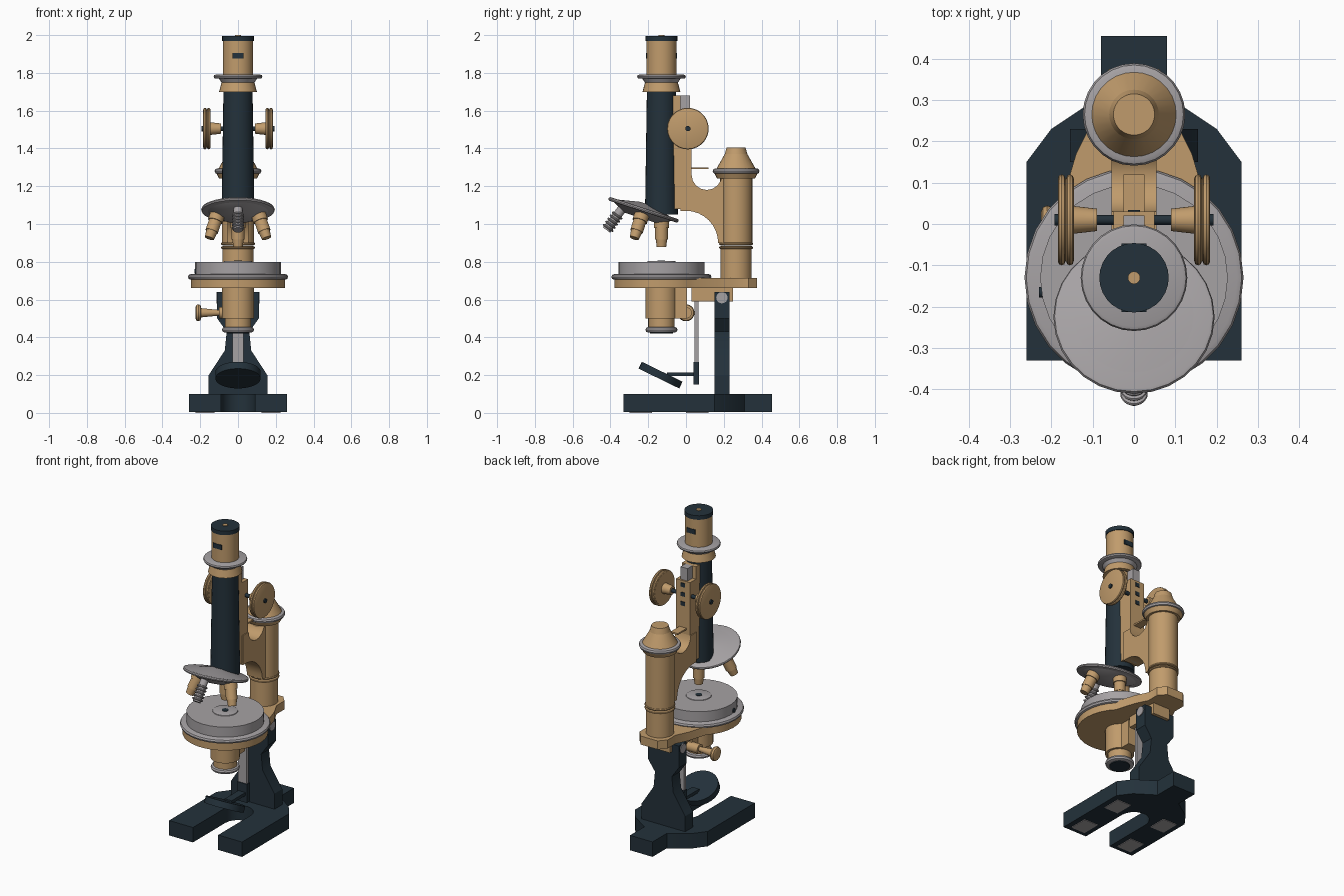
import bpy, bmesh
from math import radians, sin, cos, pi
from mathutils import Matrix

cube = bpy.data.objects.get("Cube")
if cube:
    bpy.data.objects.remove(cube, do_unlink=True)


def material(name, *rgb):
    mat = bpy.data.materials.new(name)
    mat.use_nodes = True
    mat.diffuse_color = (*rgb, 1)
    shader = mat.node_tree.nodes["Principled BSDF"]
    shader.inputs["Base Color"].default_value = (*rgb, 1)
    return mat


BRASS = material("brass", .53, .33, .15)
ENAMEL = material("dark_enamel", .017, .031, .043)
STEEL = material("grey_steel", .38, .36, .37)
SIDES = {"left": 1, "right": -1}
parts = []


def frame(x, y, z, angle=0, axis="X"):
    """Place a part at a point, turned by an angle in degrees."""
    return Matrix.Translation((x, y, z)) @ Matrix.Rotation(radians(angle), 4, axis)


WORLD = Matrix()
OPTIC = frame(0, -.13, 0)
COLUMN = frame(0, .265, 0)


def finish(name, mat, bm, place):
    bmesh.ops.remove_doubles(bm, verts=bm.verts, dist=.0001)
    bmesh.ops.recalc_face_normals(bm, faces=bm.faces)
    mesh = bpy.data.meshes.new(name)
    bm.to_mesh(mesh)
    bm.free()
    mesh.materials.append(mat)
    part = bpy.data.objects.new(name, mesh)
    part.matrix_world = place
    bpy.context.collection.objects.link(part)
    parts.append(part)


def lathe(name, mat, profile, place):
    """Spin (radius, height) points about the local z axis."""
    bm = bmesh.new()
    verts = [bm.verts.new((radius, 0, height)) for radius, height in profile]
    edges = [bm.edges.new(pair) for pair in zip(verts, verts[1:])]
    bmesh.ops.spin(bm, geom=verts + edges, cent=(0, 0, 0), axis=(0, 0, 1),
                   angle=2 * pi, steps=28, use_merge=True)
    finish(name, mat, bm, place)


def turned(name, mat, place, bottom, top, radius, top_radius=None):
    """Closed cylinder, or a cone when the top radius differs."""
    end = radius if top_radius is None else top_radius
    lathe(name, mat, [(0, bottom), (radius, bottom), (end, top), (0, top)], place)


def flange(name, mat, place, height, radius, thickness):
    """Disc with a rounded rim."""
    half = thickness / 2
    rim = [(radius - half + half * cos(a), height + half * sin(a))
           for a in (-pi / 2, -pi / 4, 0, pi / 4, pi / 2)]
    lathe(name, mat, [(0, height - half)] + rim + [(0, height + half)], place)


def prism(name, mat, outline, plane, low, high):
    """Extrude a flat outline along the axis its plane leaves out."""
    order = {"xy": lambda a, b, t: (a, b, t), "xz": lambda a, b, t: (a, t, b),
             "yz": lambda a, b, t: (t, a, b)}[plane]
    bm = bmesh.new()
    cap = bm.faces.new([bm.verts.new(order(a, b, low)) for a, b in outline])
    grown = bmesh.ops.extrude_face_region(bm, geom=[cap], use_keep_orig=True)
    moved = [v for v in grown["geom"] if isinstance(v, bmesh.types.BMVert)]
    bmesh.ops.translate(bm, verts=moved, vec=order(0, 0, high - low))
    finish(name, mat, bm, WORLD)


def block(name, mat, width, depth, height, x=0):
    """Box of a given width over a depth range and a height range."""
    (front, back), half = depth, width / 2
    outline = [(x - half, front), (x + half, front), (x + half, back), (x - half, back)]
    prism(name, mat, outline, "xy", *height)


def arc(across, along, radius, start, stop, count=8):
    angles = [radians(start + (stop - start) * i / count) for i in range(count + 1)]
    return [(across + radius * cos(a), along + radius * sin(a)) for a in angles]


def both(half):
    """Complete an outline symmetric about x = 0."""
    return half + [(-x, y) for x, y in reversed(half)]


# Horseshoe foot with pads
prism("horseshoe_base", ENAMEL, both(arc(0, 0, .09, 80, 0, 4) + [
    (.09, -.33), (.26, -.33), (.26, .15), (.2, .23), (.08, .31), (.08, .455)]),
    "xy", .004, .1)
for side, s in SIDES.items():
    for end, y in {"front": -.3, "rear": 0}.items():
        block(f"{side}_{end}_pad", STEEL, .1, (y, y + .12), (0, .005), s * .175)

# Dark upright and tilting joint
prism("upright", ENAMEL, both([(.155, .09), (.155, .2), (.07, .33), (.06, .43),
                               (.11, .5), (.11, .64)]), "xz", .15, .23)
block("joint_block", BRASS, .12, (.03, .25), (.59, .67))
turned("joint_pin", STEEL, frame(0, .19, .61, 90, "Y"), -.115, .115, .03)

# Mirror on its hanging bar
block("mirror_bar", STEEL, .06, (.045, .065), (.25, .67))
block("mirror_bar_socket", ENAMEL, .07, (.04, .07), (.15, .27))
block("mirror_arm", ENAMEL, .05, (-.1, .05), (.195, .215))
turned("mirror", ENAMEL, frame(0, -.135, .2, -26), -.02, .02, .12)

# Substage condenser, bracket and focus knob
turned("condenser_body", BRASS, OPTIC, .5, .67, .085)
turned("condenser_neck", BRASS, OPTIC, .45, .5, .07)
flange("condenser_ring", STEEL, OPTIC, .44, .085, .03)
turned("condenser_iris", ENAMEL, OPTIC, .42, .45, .06)
block("condenser_bracket", BRASS, .09, (-.06, .005), (.5, .67))
knob = frame(0, 0, .53, -90, "Y")
turned("condenser_knob_sleeve", BRASS, knob, .02, .1, .03)
turned("condenser_knob_stem", BRASS, knob, .1, .2, .015, .025)
flange("condenser_knob", BRASS, knob, .21, .045, .03)

# Stage plate with rear arm, and round rotating table
prism("stage_plate", BRASS, both(arc(0, -.13, .25, -85, 45, 12) + [
    (.14, .17), (.1, .25), (.1, .33), (.06, .375)]), "xy", .66, .715)
flange("stage_ring", STEEL, OPTIC, .72, .265, .03)
turned("round_table", STEEL, OPTIC, .73, .8, .227)
flange("table_insert", STEEL, OPTIC, .8, .075, .01)
turned("table_opening", ENAMEL, OPTIC, .8, .807, .02)
turned("table_screw", ENAMEL, frame(-.19, -.165, .75, -90, "Y"), 0, .04, .013)

# Brass column behind the stage
turned("column_lower", BRASS, COLUMN, .68, .88, .083)
for name, height in {"lower": .875, "upper": .895}.items():
    flange(f"{name}_column_bead", BRASS, COLUMN, height, .09, .015)
turned("column_upper", BRASS, COLUMN, .9, 1.24, .086)
turned("column_shoulder", BRASS, COLUMN, 1.24, 1.27, .1, .115)
flange("column_flange", STEEL, COLUMN, 1.28, .124, .03)
turned("column_cap", BRASS, COLUMN, 1.29, 1.37, .105, .06)
turned("column_cap_top", BRASS, COLUMN, 1.37, 1.405, .06, .05)

# Curved arm carrying the focus slide
prism("arm", BRASS, [(-.03, 1.07)] + arc(0, .9, .17, 90, 0) + [(.25, .9), (.25, 1.26)]
      + arc(.11, 1.26, .08, 0, -180) + [(-.03, 1.26)], "yz", -.055, .055)
block("slide_front", BRASS, .1, (-.07, -.03), (1.08, 1.68))
block("slide_rear", BRASS, .1, (-.03, .03), (1.2, 1.6))
block("rack", STEEL, .05, (-.03, .02), (1.07, 1.68))
block("stop_lever", BRASS, .05, (.02, .12), (1.29, 1.3))
for i in range(3):
    z = 1.44 + .06 * i
    block(f"slide_screw_{i + 1}", ENAMEL, .03, (.028, .034), (z, z + .025))

# Coarse focus wheels, turned along their axle
for side, s in SIDES.items():
    axle = frame(0, .01, 1.505, s * 90, "Y")
    turned(f"{side}_wheel_axle", ENAMEL, axle, .04, .1, .012)
    turned(f"{side}_wheel_hub", BRASS, axle, .09, .15, .027, .034)
    turned(f"{side}_wheel_face", BRASS, axle, .145, .18, .1)
    for rim, reach in {"inner": .155, "outer": .175}.items():
        flange(f"{side}_{rim}_wheel_rim", BRASS, axle, reach, .11, .018)
    turned(f"{side}_wheel_screw", ENAMEL, axle, .17, .192, .014)

# Body tube and eyepiece
turned("body_tube", ENAMEL, OPTIC, 1.05, 1.71, .087, .077)
turned("tube_collar", BRASS, OPTIC, 1.7, 1.75, .1, .087)
turned("tube_flange_base", STEEL, OPTIC, 1.745, 1.775, .085, .105)
flange("tube_flange", STEEL, OPTIC, 1.78, .129, .022)
turned("eyepiece", BRASS, OPTIC, 1.78, 1.975, .08)
turned("eyepiece_cap", ENAMEL, OPTIC, 1.97, 1.996, .084)
turned("eye_lens", BRASS, OPTIC, 1.99, 2, .015)
for name, y in {"front": -.21, "rear": -.05}.items():
    block(f"{name}_eyepiece_plate", ENAMEL, .06, (y - .003, y + .003), (1.875, 1.905))

# Tilted nosepiece
nose = frame(0, -.225, 1.075, -18)
turned("nosepiece_top", STEEL, nose, 0, .035, .19, .03)
flange("nosepiece_rim", STEEL, nose, 0, .195, .02)
turned("nosepiece_underside", STEEL, nose, -.045, -.005, .09, .17)

# Four splayed objectives, the front one threaded
for i, where in enumerate(("left", "rear", "right", "front")):
    place = nose @ frame(0, 0, 0, 90 * i, "Z") @ frame(.105, 0, -.015, 162, "Y")
    if where == "front":
        turned("front_objective", STEEL, place, 0, .155, .024)
        for ridge in range(5):
            flange(f"front_objective_thread_{ridge + 1}", STEEL, place,
                   .06 + .02 * ridge, .033, .012)
    else:
        turned(f"{where}_objective_mount", BRASS, place, 0, .05, .04)
        turned(f"{where}_objective_barrel", BRASS, place, .05, .11, .034)
        turned(f"{where}_objective_tip", BRASS, place, .11, .15, .03, .025)

# Smooth the curved faces and keep hard edges
bpy.ops.object.select_all(action="DESELECT")
for part in parts:
    part.select_set(True)
bpy.context.view_layer.objects.active = parts[0]
bpy.ops.object.shade_smooth_by_angle(angle=radians(32))
